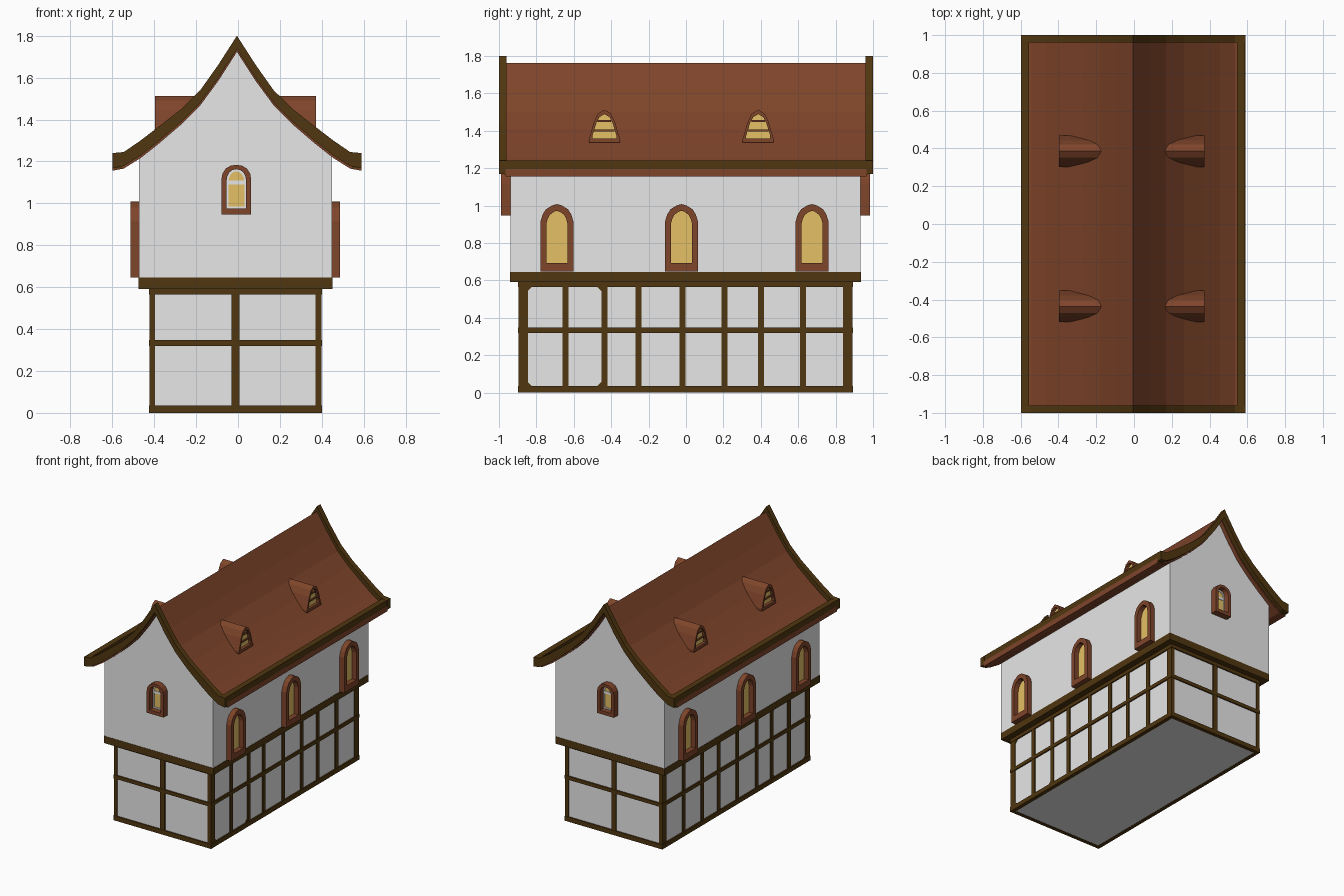
import bpy, bmesh

if "Cube" in bpy.data.objects:
    bpy.data.objects.remove(bpy.data.objects["Cube"])

CX, CY = -0.012, -0.003          # centre of the house body
RX = -0.005                      # centre of the roof


def material(name, rgb):
    m = bpy.data.materials.new(name)
    m.diffuse_color = (*rgb, 1)
    m.use_nodes = True
    m.node_tree.nodes["Principled BSDF"].inputs["Base Color"].default_value = m.diffuse_color
    return m


PLASTER = material("plaster", (0.80, 0.80, 0.80))
TIMBER = material("dark timber", (0.080, 0.037, 0.005))
ROOF = material("roof tile brown", (0.21, 0.058, 0.023))
GLASS = material("warm glass", (0.78, 0.53, 0.13))


def finish(name, bm, mat):
    bmesh.ops.recalc_face_normals(bm, faces=bm.faces)
    me = bpy.data.meshes.new(name)
    bm.to_mesh(me)
    bm.free()
    me.materials.append(mat)
    ob = bpy.data.objects.new(name, me)
    bpy.context.collection.objects.link(ob)
    return ob


def box(name, mat, x0, x1, y0, y1, z0, z1):
    bm = bmesh.new()
    bmesh.ops.create_cube(bm, size=1)
    for v in bm.verts:
        v.co = ((x0 + x1) / 2 + v.co.x * (x1 - x0),
                (y0 + y1) / 2 + v.co.y * (y1 - y0),
                (z0 + z1) / 2 + v.co.z * (z1 - z0))
    return finish(name, bm, mat)


def prism(name, mat, outline, place, w0, w1):
    """Extrude a closed (u, v) outline from w0 to w1."""
    bm = bmesh.new()
    a, b = ([bm.verts.new(place(u, v, w)) for u, v in outline] for w in (w0, w1))
    n = len(outline)
    bm.faces.new(a)
    bm.faces.new(b)
    for i in range(n):
        j = (i + 1) % n
        bm.faces.new((a[i], a[j], b[j], b[i]))
    return finish(name, bm, mat)


def ring(name, mat, outer, inner, place, w0, w1):
    """Frame between two matching outlines, extruded from w0 to w1."""
    bm = bmesh.new()
    loops = [[bm.verts.new(place(u, v, w)) for u, v in o]
             for o, w in ((outer, w0), (outer, w1), (inner, w1), (inner, w0))]
    n = len(outer)
    for k in range(4):
        p, q = loops[k], loops[(k + 1) % 4]
        for i in range(n):
            j = (i + 1) % n
            bm.faces.new((p[i], p[j], q[j], q[i]))
    return finish(name, bm, mat)


def arch(c, hw, z0, zs, z1, shape):
    """Arched outline; shape gives the curve above the shoulder height zs."""
    side = [(hw, z0), (hw, zs)] + [(hw * a, zs + (z1 - zs) * b) for a, b in shape]
    return ([(c + u, v) for u, v in side] + [(c, z1)]
            + [(c - u, v) for u, v in reversed(side)])


def facing_x(s, cx):
    return lambda u, v, w: (cx + s * w, u, v)


def facing_y(s):
    return lambda u, v, w: (u, CY + s * w, v)


# --- roof profile: half curves from ridge to eave ---
top = [(0, 1.80), (0.09, 1.66), (0.175, 1.54), (0.27, 1.447),
       (0.375, 1.365), (0.46, 1.30), (0.54, 1.245), (0.594, 1.24)]
low = [(0, 1.735), (0.09, 1.595), (0.175, 1.48), (0.27, 1.385),
       (0.375, 1.295), (0.46, 1.228), (0.54, 1.178), (0.594, 1.168)]


def blend(t, drop=0):
    return [(a[0], a[1] * (1 - t) + b[1] * t - drop) for a, b in zip(top, low)]


def both(half):
    return [(RX - x, z) for x, z in reversed(half)] + [(RX + x, z) for x, z in half[1:]]


along = lambda u, v, w: (u, w, v)
roof_top, roof_low = both(blend(0.6)), both(blend(1, 0.012))
prism("roof", ROOF, roof_top + roof_low[::-1], along, -0.965, 0.965)
for nm, a, b in (("front_bargeboard", -1, -0.96), ("back_bargeboard", 0.96, 1)):
    prism(nm, TIMBER, both(top) + both(low)[::-1], along, a, b)
for s, nm in ((1, "right"), (-1, "left")):
    x = sorted((RX + s * 0.55, RX + s * 0.5935))
    box(nm + "_eave_board", TIMBER, *x, -0.97, 0.97, 1.166, 1.241)

# --- upper storey with gables ---
gable = [(x, z) for x, z in both(blend(0.95)) if abs(x - RX) < 0.45]
gable = [(CX - 0.46, 0.62), (CX - 0.46, 1.232)] + gable + [(CX + 0.46, 1.232), (CX + 0.46, 0.62)]
prism("upper_walls", PLASTER, gable, along, CY - 0.936, CY + 0.936)
box("jetty_beam", TIMBER, CX - 0.462, CX + 0.462, CY - 0.938, CY + 0.938, 0.592, 0.646)

# --- lower storey ---
HX, HY = 0.403, 0.885
box("lower_walls", PLASTER, CX - HX, CX + HX, CY - HY, CY + HY, 0.002, 0.6)
for i, (z0, z1) in enumerate(((0, 0.035), (0.32, 0.347), (0.565, 0.595))):
    for s in (1, -1):
        x = sorted((CX + s * (HX - 0.02), CX + s * (HX + 0.010)))
        y = sorted((CY + s * (HY - 0.02), CY + s * (HY + 0.010)))
        box(f"side_rail_{i}", TIMBER, *x, CY - HY - 0.01, CY + HY + 0.01, z0, z1)
        box(f"end_rail_{i}", TIMBER, CX - HX - 0.009, CX + HX + 0.009, *y, z0, z1)
for s in (1, -1):
    x = sorted((CX + s * (HX - 0.02), CX + s * (HX + 0.008)))
    for y in (-0.645, -0.435, -0.255, -0.02, 0.205, 0.4, 0.625):
        box("side_stud", TIMBER, *x, y - 0.016, y + 0.016, 0.01, 0.58)
    y = sorted((CY + s * (HY - 0.02), CY + s * (HY + 0.008)))
    box("end_stud", TIMBER, CX - 0.02, CX + 0.02, *y, 0.01, 0.58)
    for t in (1, -1):
        cx = sorted((CX + s * (HX - 0.02), CX + s * (HX + 0.007)))
        cy = sorted((CY + t * (HY - 0.042), CY + t * (HY + 0.007)))
        box("corner_post", TIMBER, *cx, *cy, 0.004, 0.59)
    # small corner braces of the first bays
    for yc, d in ((-0.848, 1), (-0.452, -1)):
        for zc, e in ((0.034, 1), (0.566, -1)):
            prism("corner_brace", TIMBER, [(yc, zc), (yc + d * 0.025, zc), (yc, zc + e * 0.025)],
                  facing_x(s, CX), HX - 0.01, HX + 0.006)

# --- windows ---
POINTED = [(0.87, 0.4), (0.67, 0.7), (0.3, 0.92)]
ROUND = [(0.93, 0.4), (0.7, 0.75), (0.38, 0.94)]
DORMER = [(0.86, 0.25), (0.68, 0.58), (0.42, 0.86)]

for s in (1, -1):
    # tall side windows
    for y in (-0.69, -0.024, 0.674):
        p = facing_x(s, CX)
        inner = arch(y, 0.057, 0.692, 0.90, 0.972, POINTED)
        ring("side_window_frame", ROOF, arch(y, 0.088, 0.647, 0.915, 1.008, POINTED), inner, p, 0.45, 0.50)
        prism("side_window_glass", GLASS, inner, p, 0.457, 0.463)
    # gable windows
    p, c = facing_y(s), CX + 0.004
    inner = arch(c, 0.047, 0.975, 1.105, 1.163, ROUND)
    pane = arch(c, 0.038, 0.985, 1.10, 1.152, ROUND)
    ring("gable_window_frame", ROOF, arch(c, 0.071, 0.948, 1.115, 1.184, ROUND), inner, p, 0.92, 0.986)
    prism("gable_window_glass", GLASS, pane, p, 0.932, 0.939)
    ring("gable_window_sash", PLASTER, inner, pane, p, 0.932, 0.944)
    prism("gable_window_bar", PLASTER, [(c - 0.04, 1.09), (c + 0.04, 1.09), (c + 0.04, 1.108), (c - 0.04, 1.108)],
          p, 0.934, 0.943)
    # dormers
    for y in (-0.436, 0.386):
        p = facing_x(s, CX)
        inner = arch(y, 0.064, 1.358, 1.375, 1.489, DORMER)
        ring("dormer", ROOF, arch(y, 0.083, 1.336, 1.355, 1.513, DORMER), inner, p, 0.12, 0.384)
        prism("dormer_glass", GLASS, inner, p, 0.355, 0.362)
        for z, h in ((1.402, 0.055), (1.452, 0.036)):
            prism("dormer_bar", ROOF, [(y - h, z - 0.005), (y + h, z - 0.005), (y + h, z + 0.005), (y - h, z + 0.005)],
                  p, 0.36, 0.372)
